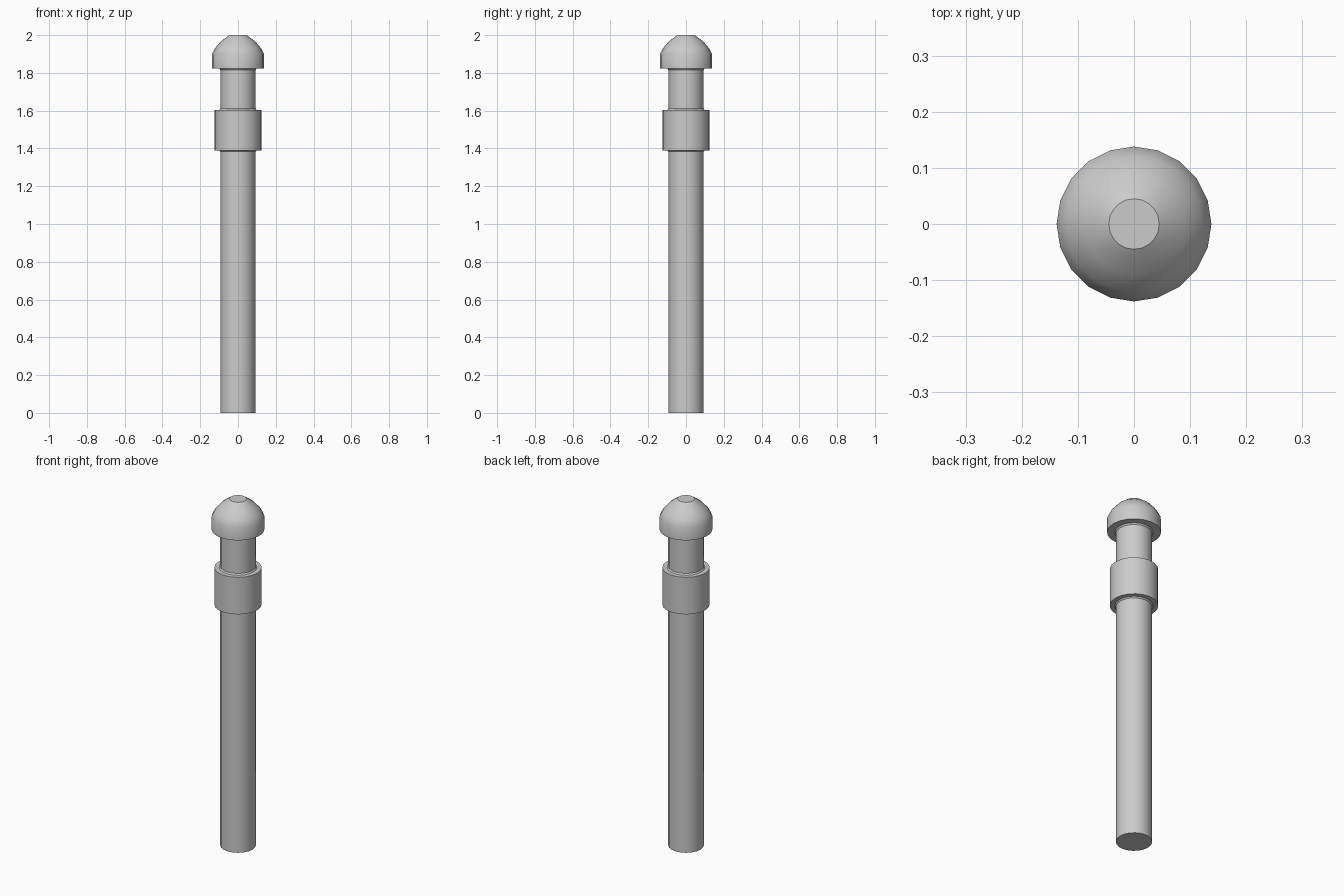
import bpy, bmesh, math

if "Cube" in bpy.data.objects:
    bpy.data.objects.remove(bpy.data.objects["Cube"])

SIDES = 20


def lathe(name, profile):
    """Revolve (radius, z) points around z and cap both ends."""
    bm = bmesh.new()
    rings = []
    for r, z in profile:
        rings.append([bm.verts.new((r * math.cos(2 * math.pi * i / SIDES),
                                    r * math.sin(2 * math.pi * i / SIDES), z))
                      for i in range(SIDES)])
    for low, high in zip(rings, rings[1:]):
        for i in range(SIDES):
            j = (i + 1) % SIDES
            bm.faces.new((low[i], low[j], high[j], high[i]))
    bm.faces.new(rings[0][::-1])
    bm.faces.new(rings[-1])
    mesh = bpy.data.meshes.new(name)
    bm.to_mesh(mesh)
    bm.free()
    obj = bpy.data.objects.new(name, mesh)
    bpy.context.collection.objects.link(obj)
    bpy.context.view_layer.objects.active = obj
    obj.select_set(True)
    bpy.ops.object.shade_smooth_by_angle(angle=math.radians(35))
    obj.select_set(False)
    return obj


# Continuous post: shaft, raised collar, neck and domed cap
lathe("post", [
    # shaft
    (0.093, 0.0), (0.093, 1.383), (0.099, 1.39),
    # collar
    (0.124, 1.39), (0.124, 1.604),
    # neck
    (0.099, 1.604), (0.093, 1.612), (0.093, 1.815), (0.099, 1.823),
    # cap and dome
    (0.138, 1.823), (0.138, 1.90), (0.121, 1.932), (0.09, 1.968),
    (0.045, 2.0),
])
